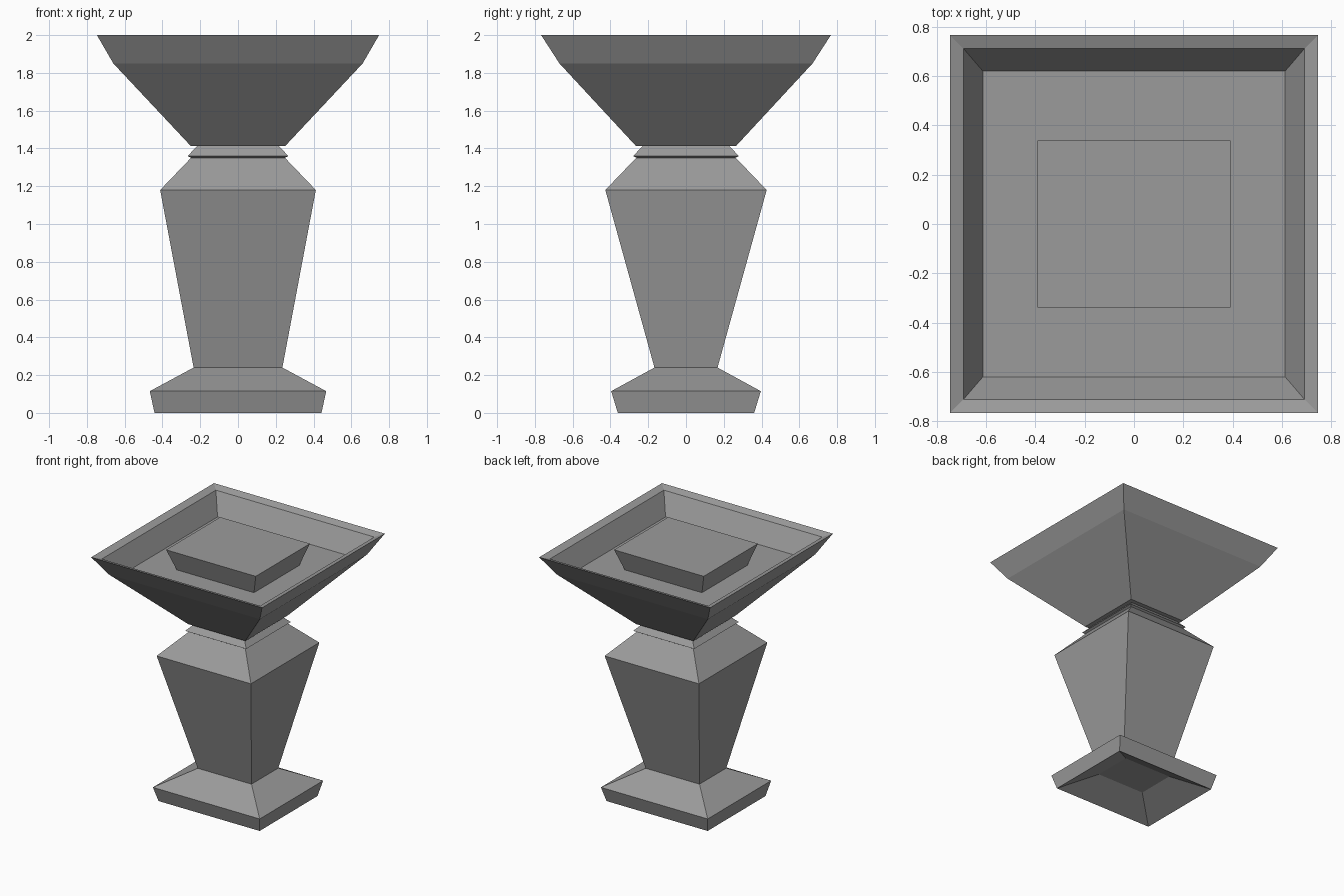
import bpy, bmesh

if "Cube" in bpy.data.objects:
    bpy.data.objects.remove(bpy.data.objects["Cube"])

# Dark grey stone shared by all parts
stone = bpy.data.materials.new("dark_stone")
stone.diffuse_color = (0.33, 0.33, 0.33, 1)
stone.use_nodes = True
stone.node_tree.nodes["Principled BSDF"].inputs["Base Color"].default_value = stone.diffuse_color


def loft(name, rings):
    """Stack of rectangular rings (half width x, half width y, z), capped at both ends."""
    bm = bmesh.new()
    loops = []
    for hx, hy, z in rings:
        loops.append([bm.verts.new((sx * hx, sy * hy, z))
                      for sx, sy in ((-1, -1), (1, -1), (1, 1), (-1, 1))])
    for a, b in zip(loops, loops[1:]):
        for i in range(4):
            j = (i + 1) % 4
            bm.faces.new((a[i], a[j], b[j], b[i]))
    bm.faces.new(loops[0][::-1])
    bm.faces.new(loops[-1])
    bmesh.ops.recalc_face_normals(bm, faces=bm.faces)
    mesh = bpy.data.meshes.new(name)
    bm.to_mesh(mesh)
    bm.free()
    mesh.materials.append(stone)
    obj = bpy.data.objects.new(name, mesh)
    bpy.context.collection.objects.link(obj)
    return obj


# Foot and tapered body, with a shallow recess underneath
loft("pedestal_body", [
    (0.21, 0.155, 0.115),
    (0.442, 0.361, 0.0),
    (0.467, 0.396, 0.115),
    (0.235, 0.167, 0.24),
    (0.412, 0.427, 1.18),
    (0.247, 0.262, 1.352),
])

# Thin collar between body and bowl
loft("neck_collar", [
    (0.247, 0.262, 1.35),
    (0.267, 0.279, 1.36),
    (0.213, 0.228, 1.415),
])

# Flared bowl with inward sloping rim and sunken floor
loft("bowl", [
    (0.25, 0.265, 1.413),
    (0.66, 0.67, 1.85),
    (0.747, 0.767, 2.0),
    (0.692, 0.712, 1.98),
    (0.613, 0.62, 1.825),
])

# Raised block in the bowl, wider at the top
loft("centre_block", [
    (0.336, 0.281, 1.82),
    (0.392, 0.338, 1.99),
])
